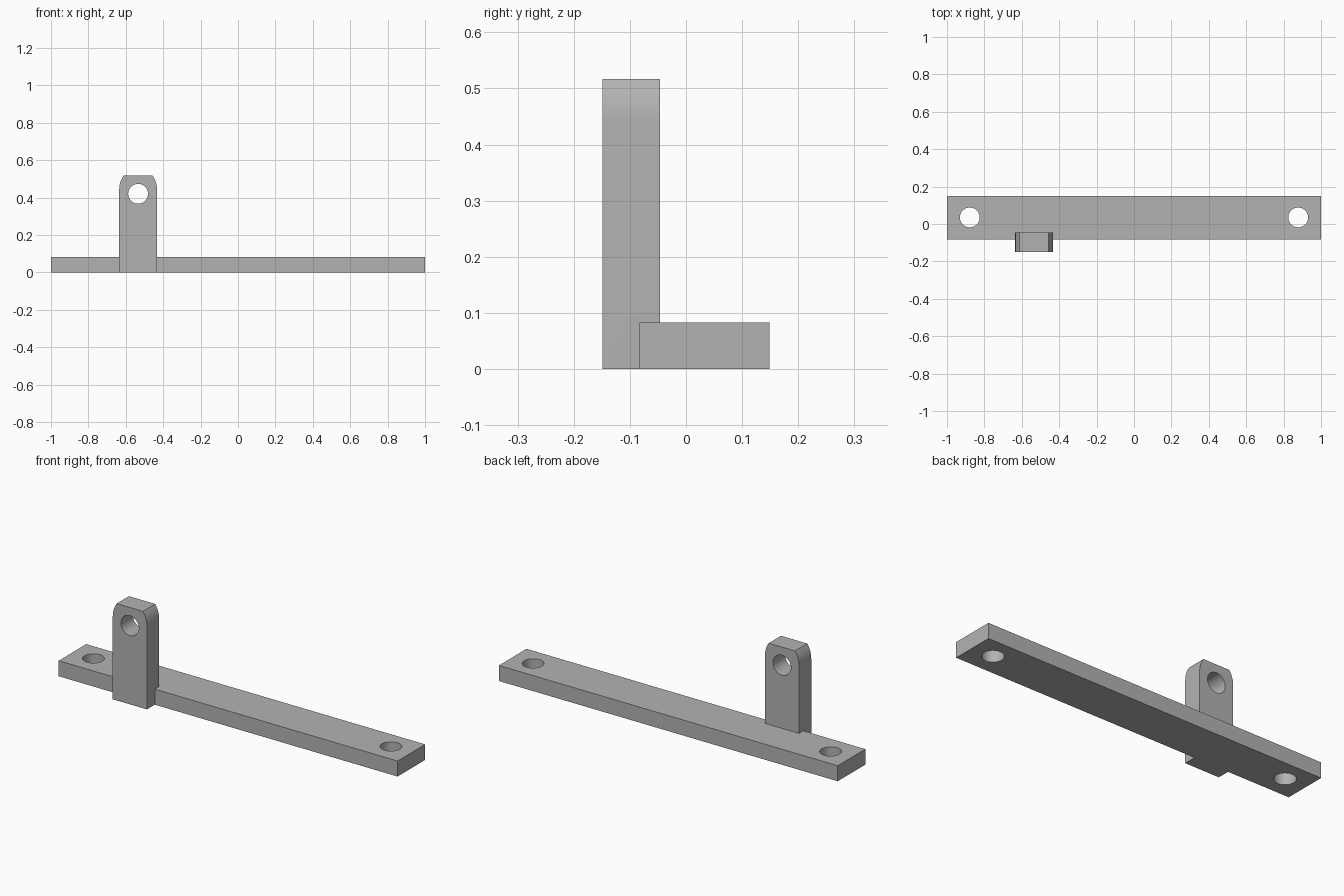
import bpy
import bmesh
from math import sin, cos, pi, radians
from mathutils import Matrix, Vector

if "Cube" in bpy.data.objects:
    bpy.data.objects.remove(bpy.data.objects["Cube"])

steel = bpy.data.materials.new("plain_grey")
steel.use_nodes = True
steel.diffuse_color = (0.45, 0.45, 0.45, 1)
steel.node_tree.nodes["Principled BSDF"].inputs["Base Color"].default_value = (0.45, 0.45, 0.45, 1)


def prism(name, outline, direction):
    """Extrude a closed outline of 3D points along a direction."""
    bm = bmesh.new()
    face = bm.faces.new([bm.verts.new(p) for p in outline])
    extruded = bmesh.ops.extrude_face_region(bm, geom=[face])["geom"]
    moved = [v for v in extruded if isinstance(v, bmesh.types.BMVert)]
    bmesh.ops.translate(bm, verts=moved, vec=direction)
    bmesh.ops.recalc_face_normals(bm, faces=bm.faces)
    mesh = bpy.data.meshes.new(name)
    bm.to_mesh(mesh)
    bm.free()
    mesh.materials.append(steel)
    obj = bpy.data.objects.new(name, mesh)
    bpy.context.collection.objects.link(obj)
    return obj


def drill(name, centre, axis, radius=0.053):
    """Round cutter through the given point."""
    side = Vector((1, 0, 0))
    up = Vector(axis).cross(side)
    ring = [Vector(centre) - Vector(axis) * 0.2
            + side * radius * cos(2 * pi * i / 48) + up * radius * sin(2 * pi * i / 48)
            for i in range(48)]
    return prism(name, ring, Vector(axis) * 0.4)


def combine(target, tool, operation):
    """Apply a boolean and discard the tool."""
    tool.hide_render = True
    mod = target.modifiers.new(operation.lower(), "BOOLEAN")
    mod.operation, mod.object, mod.solver = operation, tool, "EXACT"
    bpy.context.view_layer.objects.active = target
    bpy.ops.object.modifier_apply(modifier=mod.name)
    bpy.data.objects.remove(tool)


# Long flat bar
front, back, thick = -0.083, 0.149, 0.083
bar = prism("mounting_bar", [(-1, front, 0), (1, front, 0), (1, back, 0), (-1, back, 0)],
            (0, 0, thick))

# Upright lug with curved shoulders
lug_x, half, top, bend = -0.534, 0.101, 0.517, 0.13
shoulder = top - bend * sin(radians(35))
right = [(half, 0)] + [(half - bend * (1 - cos(radians(a))), shoulder + bend * sin(radians(a)))
                       for a in range(0, 36, 5)]
profile = right + [(-x, z) for x, z in reversed(right)]
lug = prism("upright_lug", [(lug_x + x, -0.149, z) for x, z in profile], (0, 0.103, 0))

# Weld the lug to the bar, then drill the three holes
combine(bar, lug, "UNION")
for x in (-0.878, 0.878):
    combine(bar, drill("bar_hole", (x, 0.035, 0.04), (0, 0, 1)), "DIFFERENCE")
combine(bar, drill("lug_hole", (lug_x, -0.1, 0.42), (0, 1, 0)), "DIFFERENCE")
bar.name = "bar_with_lug"

bpy.ops.object.select_all(action="DESELECT")
bar.select_set(True)
bpy.context.view_layer.objects.active = bar
bpy.ops.object.shade_smooth_by_angle(angle=radians(25))
